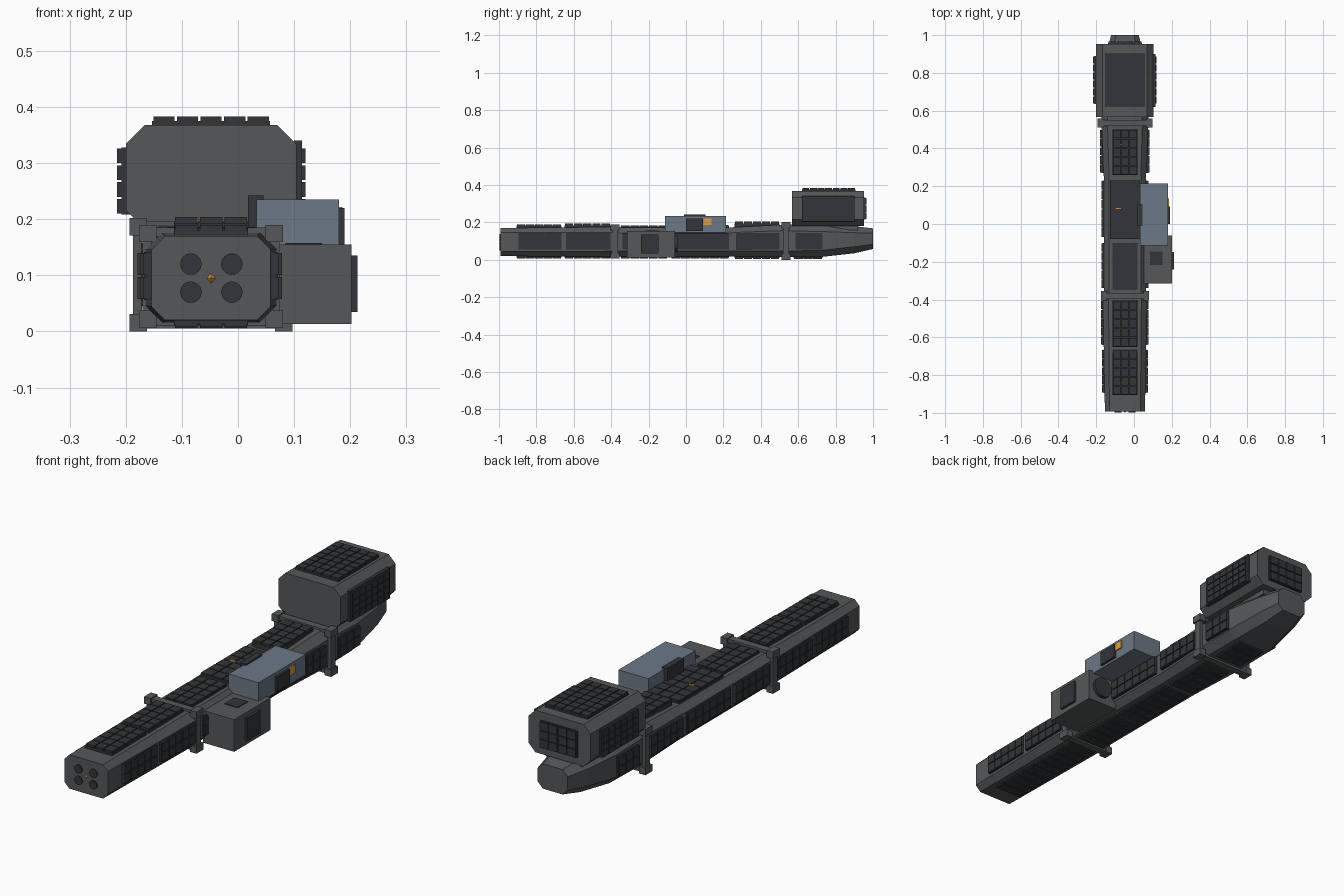
import bpy, bmesh, math
from mathutils import Vector

if "Cube" in bpy.data.objects:
    bpy.data.objects.remove(bpy.data.objects["Cube"])

CX = -0.048  # hull centre line


def material(name, r, g, b):
    m = bpy.data.materials.new(name)
    m.diffuse_color = (r, g, b, 1)
    m.use_nodes = True
    m.node_tree.nodes["Principled BSDF"].inputs["Base Color"].default_value = m.diffuse_color
    return m


HULL = material("hull_grey", 0.09, 0.095, 0.10)
DARK = material("tile_dark", 0.032, 0.036, 0.04)
BLUE = material("pod_blue", 0.15, 0.19, 0.24)
ORANGE = material("marker_orange", 0.75, 0.33, 0.06)


def finish(name, bm, mat):
    bmesh.ops.recalc_face_normals(bm, faces=bm.faces)
    me = bpy.data.meshes.new(name)
    bm.to_mesh(me)
    bm.free()
    me.materials.append(mat)
    ob = bpy.data.objects.new(name, me)
    bpy.context.collection.objects.link(ob)
    return ob


def add_box(bm, lo, hi):
    vs = bmesh.ops.create_cube(bm, size=1)["verts"]
    for v in vs:
        v.co = Vector([(lo[i] + hi[i]) / 2 + v.co[i] * (hi[i] - lo[i]) for i in range(3)])


def box(name, lo, hi, mat):
    bm = bmesh.new()
    add_box(bm, lo, hi)
    return finish(name, bm, mat)


def loft(name, sections, mat):
    """Octagonal sections (y, half width, z bottom, z top, chamfer) bridged along y."""
    bm = bmesh.new()
    rings = []
    for y, w, z0, z1, c in sections:
        pts = [(-w + c, z0), (w - c, z0), (w, z0 + c), (w, z1 - c),
               (w - c, z1), (-w + c, z1), (-w, z1 - c), (-w, z0 + c)]
        rings.append([bm.verts.new((CX + x, y, z)) for x, z in pts])
    for a, b in zip(rings, rings[1:]):
        for i in range(8):
            j = (i + 1) % 8
            bm.faces.new((a[i], a[j], b[j], b[i]))
    bm.faces.new(rings[0])
    bm.faces.new(rings[-1])
    return finish(name, bm, mat)


def tiles(name, axis, sign, level, u, v, nu, nv, thick=0.014, gap=0.004):
    """Backing slab with a grid of raised tiles; axis is the facing direction,
    u and v are ranges along the two other axes in x, y, z order."""
    bm = bmesh.new()
    others = [i for i in range(3) if i != axis]

    def piece(ur, vr, d0, d1):
        lo, hi = [0] * 3, [0] * 3
        lo[axis], hi[axis] = sorted((level + sign * d0, level + sign * d1))
        for k, r in zip(others, (ur, vr)):
            lo[k], hi[k] = r
        add_box(bm, lo, hi)

    piece(u, v, -0.012, thick * 0.5)
    du, dv = (u[1] - u[0]) / nu, (v[1] - v[0]) / nv
    for i in range(nu):
        for j in range(nv):
            piece((u[0] + i * du + gap / 2, u[0] + (i + 1) * du - gap / 2),
                  (v[0] + j * dv + gap / 2, v[0] + (j + 1) * dv - gap / 2), 0, thick)
    return finish(name, bm, DARK)


def disc(name, loc, r, depth):
    bm = bmesh.new()
    bmesh.ops.create_cone(bm, cap_ends=True, segments=24, radius1=r, radius2=r, depth=depth)
    for v in bm.verts:
        x, y, z = v.co
        v.co = Vector((x, z, y)) + Vector(loc)
    return finish(name, bm, DARK)


def diamond(name, loc, r):
    bm = bmesh.new()
    bmesh.ops.create_cone(bm, cap_ends=True, segments=4, radius1=r, radius2=0.001, depth=r)
    bmesh.ops.create_cone(bm, cap_ends=True, segments=4, radius1=0.001, radius2=r, depth=r)
    for k, v in enumerate(bm.verts):
        v.co.z += (r / 2 if k < 8 else -r / 2)
        v.co += Vector(loc)
    return finish(name, bm, ORANGE)


# Main hull in lofted sections, tail tapering at the back
loft("hull_front", [(-0.992, 0.106, 0.02, 0.17, 0.024), (-0.38, 0.117, 0.016, 0.176, 0.03)], HULL)
loft("hull_middle", [(-0.38, 0.112, 0.018, 0.172, 0.028), (0.25, 0.112, 0.018, 0.172, 0.028)], HULL)
loft("hull_rear", [(0.25, 0.112, 0.018, 0.174, 0.028), (0.52, 0.124, 0.014, 0.188, 0.032),
                   (0.73, 0.124, 0.016, 0.186, 0.035), (0.90, 0.10, 0.035, 0.18, 0.035),
                   (1.0, 0.073, 0.058, 0.168, 0.025)], HULL)

# Armour tiles on hull: y range, half width, top, bottom, rows
for k, (y0, y1, w, top, bot, n) in enumerate([
        (-0.905, -0.665, 0.108, 0.172, 0.019, 5), (-0.65, -0.405, 0.113, 0.175, 0.017, 5),
        (-0.35, -0.10, 0.112, 0.172, 0.018, 5), (-0.08, 0.23, 0.112, 0.174, 0.018, 6),
        (0.26, 0.50, 0.118, 0.186, 0.016, 5), (0.575, 0.73, 0.124, 0.186, 0.016, 3)]):
    half = 0.08 if k == 3 else 0.066
    if k < 5:
        tiles(f"top_tiles_{k}", 2, 1, top, (CX - half, CX + half), (y0, y1), 3, n,
              0.018 if k in (0, 1, 4) else 0.012)
    tiles(f"bottom_tiles_{k}", 2, -1, bot, (CX - 0.066, CX + 0.066), (y0, y1), 3, n, 0.011)
    for s, side in ((-1, "left"), (1, "right")):
        tiles(f"{side}_tiles_{k}", 0, s, CX + s * w, (y0 + 0.01, y1), (0.056, 0.142), n, 2, 0.013)

# Collars: four bars with corner blocks
for name, y, w, z0, z1 in (("front_collar", -0.38, 0.128, 0.006, 0.19),
                           ("rear_collar", 0.535, 0.145, 0.0, 0.202)):
    bm = bmesh.new()
    c, b = 0.031, 0.016
    for s in (-1, 1):
        xs = sorted((CX + s * w, CX + s * (w - c)))
        xb = sorted((CX + s * (w - 0.006), CX + s * (w - 0.006 - b)))
        add_box(bm, (xb[0], y - b, z0 + 0.01), (xb[1], y + b, z1 - 0.01))
        for zz in (z0, z1 - c):
            add_box(bm, (xs[0], y - 0.024, zz), (xs[1], y + 0.024, zz + c))
    for zz in (z0 + 0.005, z1 - 0.005 - b):
        add_box(bm, (CX - w + 0.01, y - b, zz), (CX + w - 0.01, y + b, zz + b))
    finish(name, bm, HULL)

# Command block on neck above the tail
box("neck", (CX - 0.09, 0.6, 0.16), (CX + 0.09, 0.92, 0.2), HULL)
loft("command_block", [(0.567, 0.152, 0.182, 0.368, 0.034), (0.952, 0.152, 0.182, 0.368, 0.034)], HULL)
tiles("block_top_tiles", 2, 1, 0.368, (CX - 0.105, CX + 0.105), (0.62, 0.905), 5, 7, 0.015)
tiles("block_rear_tiles", 1, 1, 0.952, (CX - 0.09, CX + 0.09), (0.215, 0.332), 4, 3, 0.014)
for s, side in ((-1, "left"), (1, "right")):
    tiles(f"block_{side}_tiles", 0, s, CX + s * 0.152, (0.635, 0.89), (0.208, 0.328), 6, 4, 0.016)
box("block_right_panel", (0.10, 0.62, 0.205), (0.114, 0.9, 0.34), DARK)

# Grey side pod with hatches and rear nozzle
box("grey_pod", (0.05, -0.315, 0.013), (0.202, -0.06, 0.155), HULL)
box("grey_pod_side_hatch", (0.195, -0.24, 0.035), (0.213, -0.148, 0.135), DARK)
box("grey_pod_top_hatch", (0.085, -0.216, 0.15), (0.15, -0.146, 0.158), DARK)
disc("grey_pod_nozzle", (0.135, -0.055, 0.085), 0.046, 0.02)

# Blue upper pod with hatches and marker
box("blue_pod", (0.033, -0.113, 0.145), (0.18, 0.215, 0.235), BLUE)
box("blue_pod_side_hatch", (0.175, 0.0, 0.155), (0.19, 0.092, 0.22), DARK)
box("blue_pod_marker", (0.175, 0.093, 0.186), (0.186, 0.135, 0.222), ORANGE)
box("blue_pod_inner_hatch", (0.018, -0.01, 0.175), (0.045, 0.105, 0.242), DARK)

# Front ports and markers
for i, x in enumerate((-0.084, -0.011)):
    for j, z in enumerate((0.07, 0.12)):
        disc(f"front_port_{i}{j}", (x, -0.992, z), 0.019, 0.01)
diamond("front_marker", (CX, -0.99, 0.095), 0.01)
for i, (y, z) in enumerate(((0.08, 0.188), (0.42, 0.204))):
    box(f"top_marker_{i}", (-0.095, y - 0.004, z - 0.01), (-0.07, y + 0.004, z), ORANGE)
